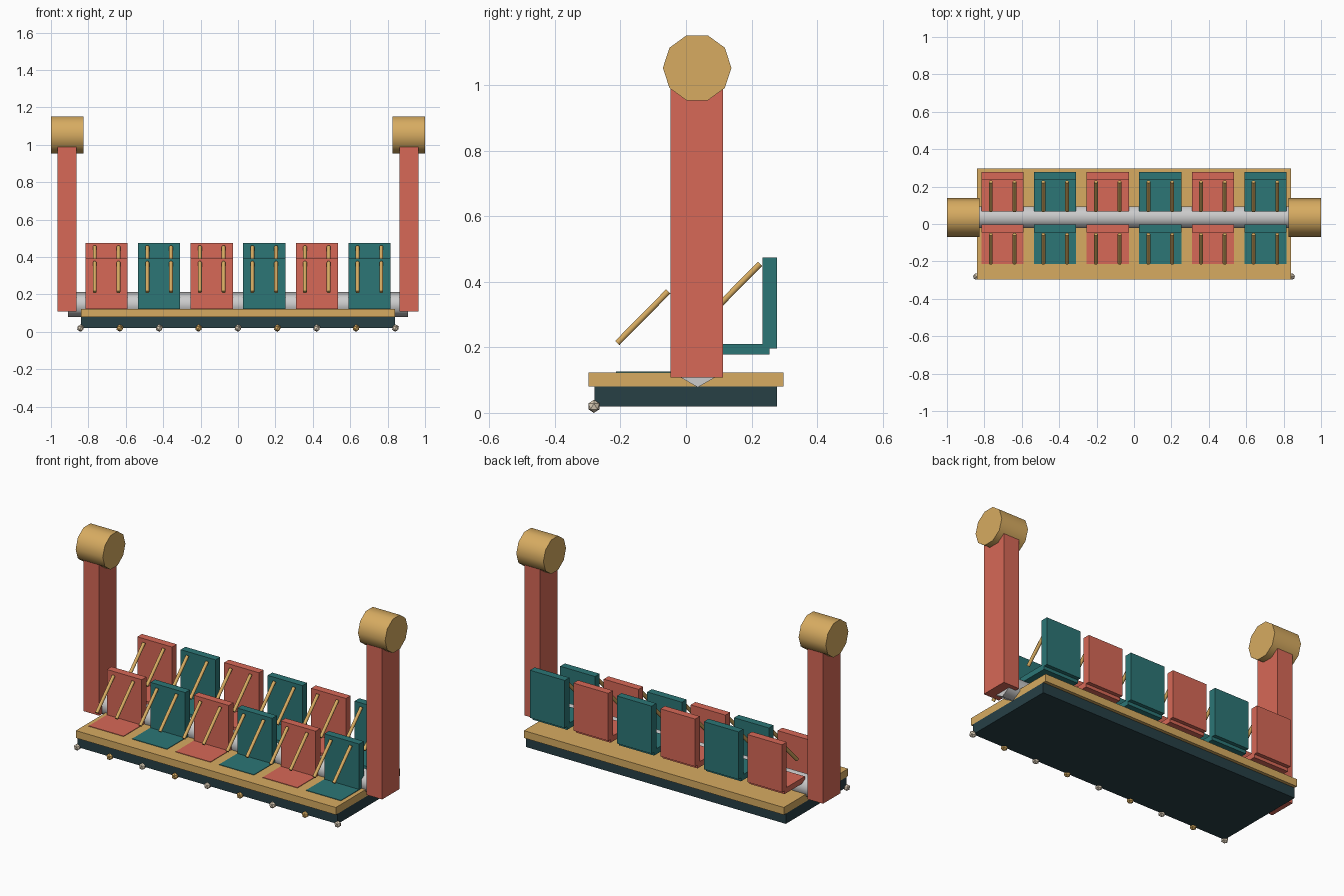
import bpy, bmesh, math
from mathutils import Vector

if "Cube" in bpy.data.objects:
    bpy.data.objects.remove(bpy.data.objects["Cube"])


def material(name, rgb):
    m = bpy.data.materials.new(name)
    m.diffuse_color = (*rgb, 1)
    m.use_nodes = True
    m.node_tree.nodes["Principled BSDF"].inputs["Base Color"].default_value = m.diffuse_color
    return m


CORAL = material("coral", (0.68, 0.14, 0.095))
TEAL = material("teal", (0.025, 0.18, 0.18))
GOLD = material("gold", (0.68, 0.41, 0.12))
DARK = material("dark", (0.02, 0.05, 0.06))
CREAM = material("cream", (0.72, 0.62, 0.48))


def finish(bm, name, mat):
    bmesh.ops.recalc_face_normals(bm, faces=bm.faces[:])
    me = bpy.data.meshes.new(name)
    bm.to_mesh(me)
    bm.free()
    if mat:
        me.materials.append(mat)
    ob = bpy.data.objects.new(name, me)
    bpy.context.collection.objects.link(ob)
    return ob


def box(name, lo, hi, mat):
    bm = bmesh.new()
    bmesh.ops.create_cube(bm, size=1)
    for v in bm.verts:
        v.co = [a + (b - a) * (c + 0.5) for a, b, c in zip(lo, hi, v.co)]
    return finish(bm, name, mat)


def rod(name, p0, p1, r, sides, mat, phase=0.0):
    """Smooth-sided prism from p0 to p1 with flat, sharp end caps."""
    bm = bmesh.new()
    p0, p1 = Vector(p0), Vector(p1)
    d = (p1 - p0).normalized()
    u = Vector((0, 1, 0)) if abs(d.x) > 0.9 else Vector((1, 0, 0))
    w = d.cross(u)
    rings = []
    for p in (p0, p1):
        rings.append([bm.verts.new(p + r * (u * math.cos(a) + w * math.sin(a)))
                      for a in (phase + math.tau * i / sides for i in range(sides))])
    for ring in rings:
        bm.faces.new(ring)
        for i in range(sides):
            bm.edges.get((ring[i], ring[i - 1])).smooth = False
    for i in range(sides):
        bm.faces.new((rings[0][i - 1], rings[0][i], rings[1][i], rings[1][i - 1])).smooth = True
    return finish(bm, name, mat)


# Platform
box("base", (-0.84, -0.28, 0.02), (0.84, 0.278, 0.08), DARK)
box("deck", (-0.84, -0.297, 0.08), (0.84, 0.297, 0.123), GOLD)

# Cross pipe joining the two arms
rod("cross_pipe", (-0.91, 0.036, 0.145), (0.91, 0.036, 0.145), 0.067, 6, None, math.pi / 6)

# Swing arms with pivot hubs
for side, s in (("left", -1), ("right", 1)):
    x0, x1 = sorted((s * 0.864, s * 0.965))
    box(side + "_arm", (x0, -0.047, 0.108), (x1, 0.113, 1.05), CORAL)
    rod(side + "_hub", (s * 0.825, 0.034, 1.053), (s, 0.034, 1.053), 0.1045, 10, GOLD)

# Two rows of seats: the rear row sits higher
for row, dy, dz in (("front", -0.28, -0.084), ("rear", 0, 0)):
    for i in range(6):
        x = -0.7025 + 0.281 * i
        mat = TEAL if i % 2 else CORAL
        tag = f"{row}_{i + 1}"
        box("seat_" + tag, (x - 0.1125, 0.066 + dy, 0.178 + dz),
            (x + 0.1125, 0.255 + dy, 0.21 + dz), mat)
        box("backrest_" + tag, (x - 0.1125, 0.234 + dy, 0.197 + dz),
            (x + 0.1125, 0.277 + dy, 0.475 + dz), mat)
        # Slanted restraint bars
        for s in (-1, 1):
            bx = x + s * 0.0635
            rod("restraint_bar_" + tag, (bx, 0.07 + dy, 0.297 + dz),
                (bx, 0.226 + dy, 0.455 + dz), 0.0105, 6, GOLD)

# Light bulbs along the front edge
for i in range(9):
    bm = bmesh.new()
    bmesh.ops.create_icosphere(bm, subdivisions=1, radius=0.02)
    bulb = finish(bm, f"bulb_{i + 1}", GOLD if i % 2 else CREAM)
    bulb.location = (-0.842 + 0.2105 * i, -0.281, 0.02)
